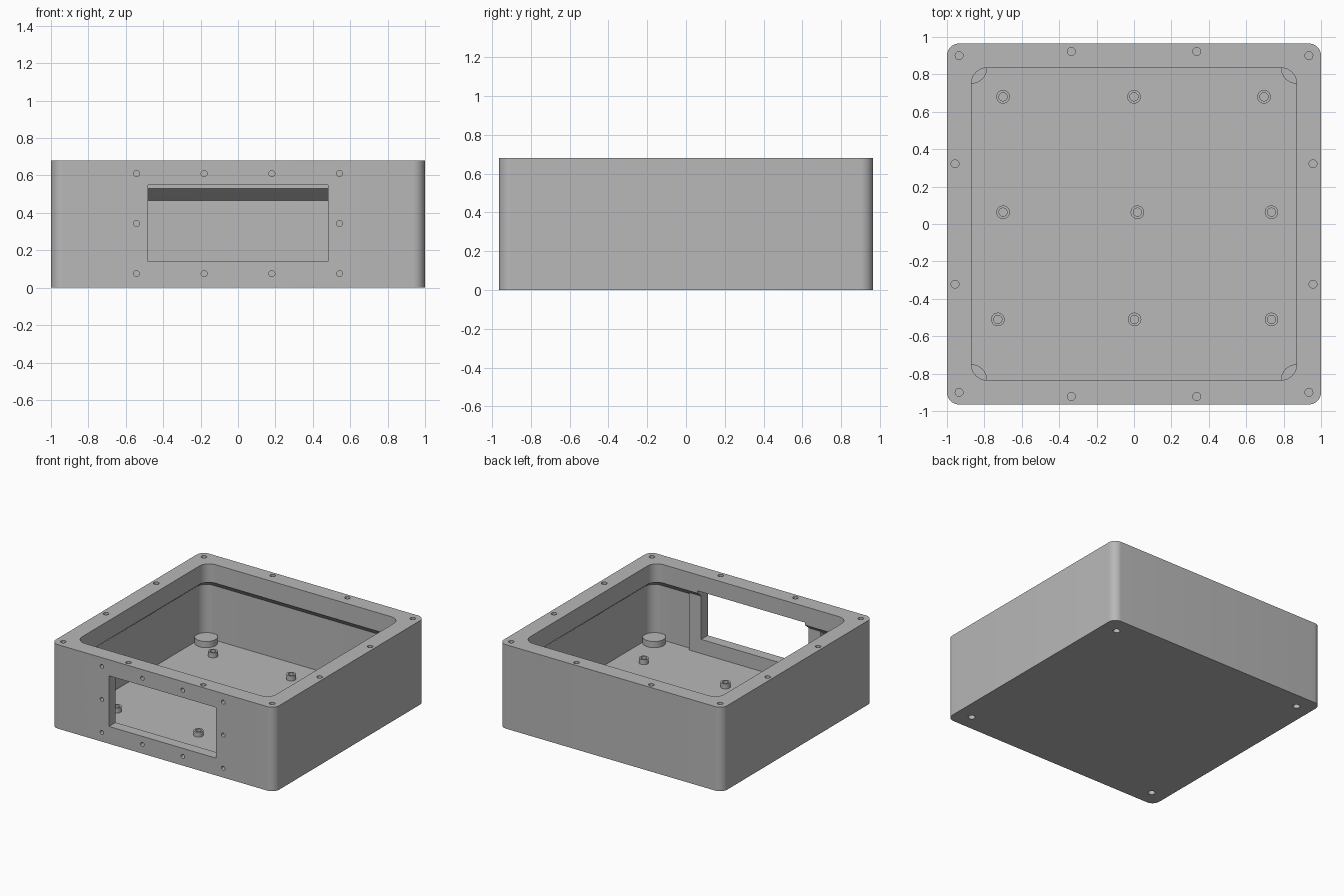
import bpy, bmesh
from math import sin, cos, pi
from mathutils import Matrix, Vector

cube = bpy.data.objects.get("Cube")
if cube:
    bpy.data.objects.remove(cube, do_unlink=True)

HX, HY, H = 1.0, 0.965, 0.68      # outer half sizes and height
LIP, WALL, FLOOR = 0.13, 0.055, 0.025

grey = bpy.data.materials.new("plain grey")
grey.use_nodes = True
grey.diffuse_color = (0.48, 0.48, 0.48, 1)
grey.node_tree.nodes["Principled BSDF"].inputs["Base Color"].default_value = grey.diffuse_color


def rounded(inset, radius, z, steps=10):
    """Ring of points round a rounded rectangle."""
    pts = []
    for k, (sx, sy) in enumerate(((1, 1), (-1, 1), (-1, -1), (1, -1))):
        cx, cy = sx * (HX - inset - radius), sy * (HY - inset - radius)
        for i in range(steps + 1):
            a = (k + i / steps) * pi / 2
            pts.append(Vector((cx + radius * cos(a), cy + radius * sin(a), z)))
    return pts


def circle(r, z, n=32):
    return [Vector((r * cos(2 * pi * i / n), r * sin(2 * pi * i / n), z)) for i in range(n)]


def loft(bm, rings, matrix=Matrix()):
    """Skin a stack of rings and cap both ends."""
    rows = [[bm.verts.new(matrix @ p) for p in ring] for ring in rings]
    n = len(rows[0])
    for a, b in zip(rows, rows[1:]):
        for i in range(n):
            bm.faces.new((a[i], a[(i + 1) % n], b[(i + 1) % n], b[i]))
    bm.faces.new(rows[0][::-1])
    bm.faces.new(rows[-1])


def box(bm, lo, hi):
    lo, hi = Vector(lo), Vector(hi)
    m = Matrix.Translation((lo + hi) / 2) @ Matrix.Diagonal((*(hi - lo), 1))
    bmesh.ops.create_cube(bm, size=1, matrix=m)


def finish(bm, name):
    bmesh.ops.recalc_face_normals(bm, faces=bm.faces[:])
    mesh = bpy.data.meshes.new(name)
    bm.to_mesh(mesh)
    bm.free()
    mesh.materials.append(grey)
    ob = bpy.data.objects.new(name, mesh)
    bpy.context.collection.objects.link(ob)
    return ob


def activate(ob):
    bpy.ops.object.select_all(action='DESELECT')
    ob.select_set(True)
    bpy.context.view_layer.objects.active = ob


def smooth(ob):
    activate(ob)
    bpy.ops.object.shade_smooth_by_angle(angle=pi / 6)


# Shell: outer skin, overhanging rim, sloped underside, cavity and floor
bm = bmesh.new()
loft(bm, [rounded(0, 0.065, 0), rounded(0, 0.065, H), rounded(LIP, 0.085, H),
          rounded(LIP, 0.085, 0.53), rounded(WALL, 0.085, 0.465), rounded(WALL, 0.085, FLOOR)])
shell = finish(bm, "case_shell")

# Thickened frame behind the front window
bm = bmesh.new()
box(bm, (-0.59, -0.95, 0.01), (0.59, -0.88, 0.49))
frame = finish(bm, "window_frame")

# Low round bosses in the floor corners
corners = [(sx * 0.87, sy * 0.835) for sx in (-1, 1) for sy in (-1, 1)]
bosses = []
for x, y in corners:
    bm = bmesh.new()
    loft(bm, [circle(0.085, 0.01), circle(0.085, 0.075)], Matrix.Translation((x, y, 0)))
    bosses.append(finish(bm, "corner_boss"))

# Cutters: window, rim screw holes, front screw holes, underside holes
bm = bmesh.new()
box(bm, (-0.48, -1.1, 0.14), (0.48, -0.7, 0.55))
for sx in (-1, 1):
    for sy in (-1, 1):
        for x, y in ((0.935, 0.9), (0.335, 0.922), (0.957, 0.322)):
            loft(bm, [circle(0.021, H - 0.1), circle(0.021, H + 0.1)],
                 Matrix.Translation((sx * x, sy * y, 0)))
    for x, z in ((0.543, 0.075), (0.543, 0.343), (0.543, 0.61), (0.181, 0.075), (0.181, 0.61)):
        m = Matrix.Translation((sx * x, -HY, z)) @ Matrix.Rotation(pi / 2, 4, 'X')
        loft(bm, [circle(0.016, -0.06), circle(0.016, 0.1)], m)
for x, y in corners:
    loft(bm, [circle(0.026, -0.1), circle(0.026, 0.06)], Matrix.Translation((x, y, 0)))
cutter = finish(bm, "hole_cutter")
cutter.hide_render = True

for ob in [shell, frame] + bosses:
    activate(ob)
    mod = ob.modifiers.new("holes", 'BOOLEAN')
    mod.operation, mod.solver, mod.object = 'DIFFERENCE', 'EXACT', cutter
    bpy.ops.object.modifier_apply(modifier=mod.name)
    smooth(ob)
bpy.data.objects.remove(cutter, do_unlink=True)

# Hollow standoffs on the floor
rows = {0.68: (-0.7, 0, 0.695), 0.063: (-0.7, 0.018, 0.735), -0.51: (-0.728, 0.003, 0.735)}
for y, xs in rows.items():
    for x in xs:
        bm = bmesh.new()
        loft(bm, [circle(0.036, 0.015), circle(0.036, 0.065),
                  circle(0.022, 0.065), circle(0.022, 0.03)], Matrix.Translation((x, y, 0)))
        smooth(finish(bm, "standoff"))
